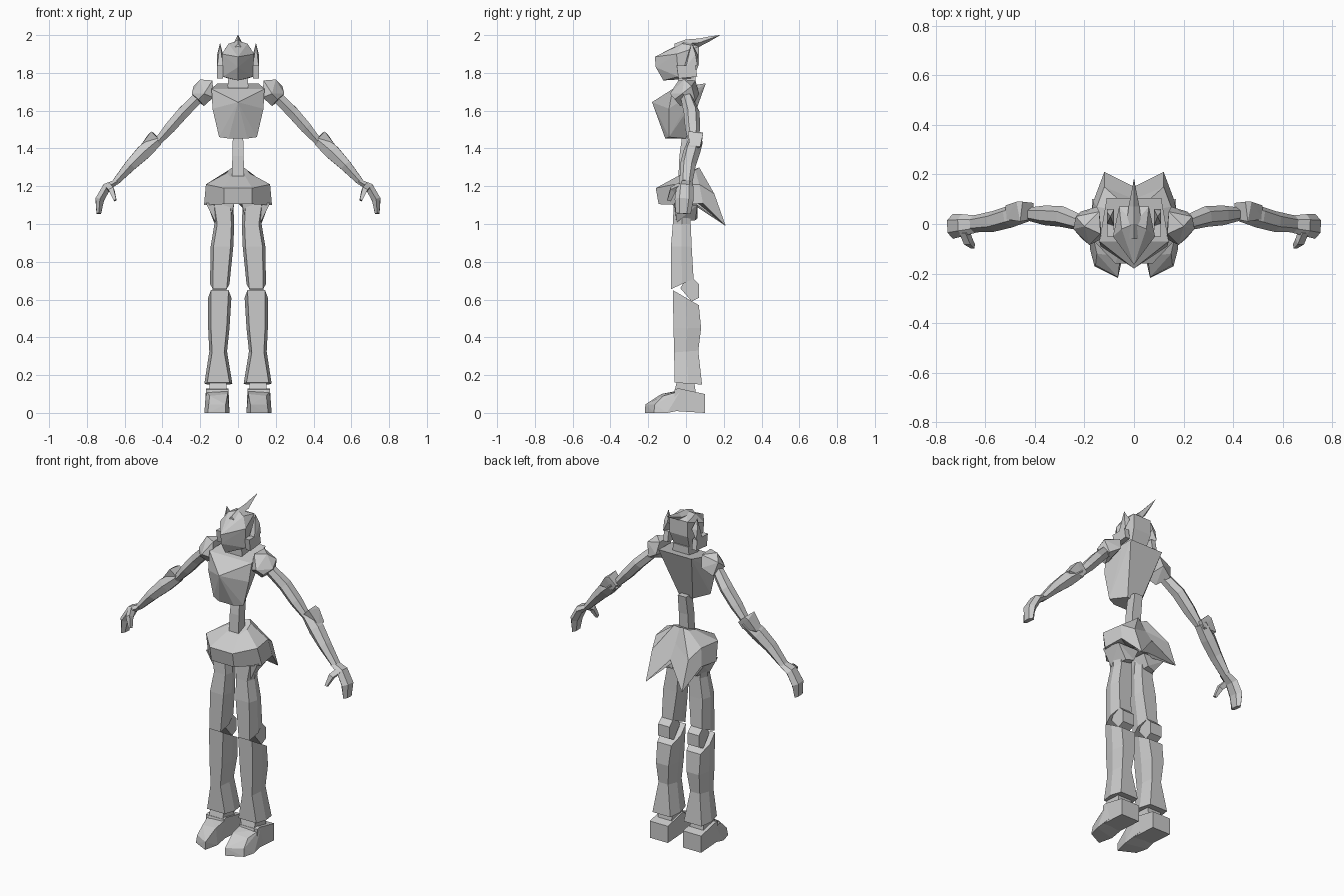
import bpy, bmesh
from math import cos, sin, pi
from mathutils import Vector

cube = bpy.data.objects.get("Cube")
if cube:
    bpy.data.objects.remove(cube, do_unlink=True)

grey = bpy.data.materials.new("plain_grey")
grey.use_nodes = True
colour = (.6, .6, .6, 1)
grey.diffuse_color = colour
grey.node_tree.nodes["Principled BSDF"].inputs["Base Color"].default_value = colour


def finish(name, mesh_builder):
    """Turn a freshly built bmesh into a flat shaded object."""
    bmesh.ops.recalc_face_normals(mesh_builder, faces=mesh_builder.faces)
    mesh = bpy.data.meshes.new(name)
    mesh_builder.to_mesh(mesh)
    mesh_builder.free()
    mesh.materials.append(grey)
    part = bpy.data.objects.new(name, mesh)
    bpy.context.collection.objects.link(part)
    return part


def hull(name, points):
    """Faceted convex solid around the given points."""
    builder = bmesh.new()
    for point in points:
        builder.verts.new(point)
    result = bmesh.ops.convex_hull(builder, input=builder.verts)
    spare = [v for v in result["geom_interior"] if isinstance(v, bmesh.types.BMVert)]
    bmesh.ops.delete(builder, geom=spare, context="VERTS")
    bmesh.ops.dissolve_limit(builder, angle_limit=.03, verts=builder.verts, edges=builder.edges)
    return finish(name, builder)


def loft(name, rings):
    """Closed skin over a sequence of rings with equal point counts."""
    builder = bmesh.new()
    loops = [[builder.verts.new(p) for p in ring] for ring in rings]
    count = len(loops[0])
    for lower, upper in zip(loops, loops[1:]):
        for i in range(count):
            j = (i + 1) % count
            builder.faces.new((lower[i], lower[j], upper[j], upper[i]))
    builder.faces.new(loops[0])
    builder.faces.new(loops[-1])
    return finish(name, builder)


def tube_rings(path, sides=6):
    """Rings across a limb path; each stop is x, y, z, thickness, depth."""
    centres = [Vector(stop[:3]) for stop in path]
    rings = []
    for i, (centre, stop) in enumerate(zip(centres, path)):
        along = centres[min(i + 1, len(path) - 1)] - centres[max(i - 1, 0)]
        along.normalize()
        depth = Vector((0, 1, 0))
        depth = (depth - along * depth.dot(along)).normalized()
        across = along.cross(depth)
        turns = [2 * pi * (k + .5) / sides for k in range(sides)]
        rings.append([centre + across * stop[3] * cos(t) + depth * stop[4] * sin(t) for t in turns])
    return rings


def leg_rings(levels):
    """Six-sided leg sections; each level is front z, back z, x range, y range."""
    rings = []
    for front, back, inner, outer, near, far in levels:
        middle, centre, bevel = (near + far) / 2, (front + back) / 2, .015
        rings.append([(inner + bevel, near, front), (outer - bevel, near, front),
                      (outer, middle, centre), (outer - bevel, far, back),
                      (inner + bevel, far, back), (inner, middle, centre)])
    return rings


def flip(points):
    return [(-x, y, z) for x, y, z in points]


def both(points):
    return points + flip(points)


def pair_hull(name, points):
    hull("left_" + name, points)
    hull("right_" + name, flip(points))


def pair_loft(name, rings):
    loft("left_" + name, rings)
    loft("right_" + name, [flip(ring) for ring in rings])


# Head: wedge-faced helmet, ear guards, ear fins and swept crest
hull("helmet", both([
    (0, -.165, 1.885), (0, -.16, 1.83), (0, -.12, 1.76), (.085, -.05, 1.9),
    (.08, -.04, 1.78), (.05, -.02, 1.955), (0, 0, 1.97), (.06, .07, 1.94),
    (.06, .07, 1.85), (.05, .04, 1.77)]))
pair_hull("ear_guard", [(x, y, z) for x in (.08, .11)
                        for y, z in ((-.05, 1.84), (.05, 1.84), (-.04, 1.77), (.06, 1.78))])
pair_hull("ear_fin", [(.08, -.01, 1.83), (.11, 0, 1.83), (.11, .06, 1.84),
                      (.11, .05, 1.9), (.08, .06, 1.9), (.095, .03, 1.96)])
crest = [(-.06, 1.935, .02, .02), (0, 1.955, .03, .022), (.07, 1.96, .022, .022),
         (.12, 1.978, .012, .014), (.18, 2, .001, .001)]
loft("crest", [[(w, y, z), (0, y, z + h), (-w, y, z), (0, y, z - h)] for y, z, w, h in crest])
loft("neck", [[(w, -.04, z), (w, .05, z), (-w, .05, z), (-w, -.04, z)]
              for w, z in ((.05, 1.78), (.055, 1.73), (.04, 1.67))])

# Torso: pointed chest over a thin spine
hull("chest", both([
    (0, -.18, 1.645), (.14, -.07, 1.715), (.135, -.09, 1.61), (.11, .105, 1.745),
    (.1, -.09, 1.46), (.05, -.11, 1.453), (.045, 0, 1.453), (.12, .04, 1.7)]))
loft("spine", [[(w, y - .03, z), (w, y + .03, z), (-w, y + .03, z), (-w, y - .03, z)]
               for w, y, z in ((.027, .01, 1.47), (.03, -.005, 1.36), (.032, -.01, 1.25))])

# Skirt: columns run from the front round to the centre back
top = [(.04, -.05, 1.25), (.06, 0, 1.27), (.05, .05, 1.285), (.03, .07, 1.3)]
mid = [(.075, -.16, 1.19), (.17, -.06, 1.21), (.15, .07, 1.21), (.12, .15, 1.16)]
low = [(.075, -.145, 1.105), (.18, -.03, 1.1), (.165, .09, 1.11), (.12, .21, .99)]
backs = [(0, .06, 1.29), (0, .1, 1.21), (0, .15, 1.13)]
skirt = [half + [back] + flip(half)[::-1] for half, back in zip((top, mid, low), backs)]
skirt.append([(x * .4, y * .3, 1.11) for x, y, z in skirt[-1]])
loft("skirt", skirt)

# Legs: hips, thighs, knees and flared shins
pair_hull("hip", [(.02, -.07, 1.11), (.17, -.06, 1.11), (.02, .06, 1.1), (.16, .06, 1.1),
                  (.04, -.05, 1.02), (.12, -.05, 1.01), (.05, .06, 1.03), (.1, .05, 1.02)])
pair_loft("thigh", leg_rings([
    (1.1, 1.1, .025, .14, -.065, .025), (1, 1, .02, .125, -.07, .025),
    (.88, .88, .025, .145, -.08, .03), (.655, .71, .045, .148, -.08, .04)]))
pair_hull("knee", [(x, y, z) for x in (.06, .135) for y, z in
                   ((-.03, .66), (0, .71), (.04, .71), (.07, .68), (.07, .61), (.03, .59))])
pair_loft("shin", leg_rings([
    (.65, .57, .035, .158, -.07, .068), (.45, .45, .045, .158, -.066, .08),
    (.32, .33, .058, .152, -.063, .065), (.16, .15, .03, .178, -.06, .085)]))

# Feet: ankle, heel block and slanted toe
pair_hull("ankle", [(x, y, z) for x in (.06, .15)
                    for y, z in ((-.05, .16), (.045, .155), (-.07, .08), (.055, .08))])
pair_hull("heel", [(x, y, z) for x in (.05, .17)
                   for y, z in ((-.06, .125), (.1, .1), (.1, 0), (0, .02), (-.06, .01), (-.04, .13))])
pair_hull("toe", [(.05, -.03, .12), (.17, -.03, .115), (.055, -.13, .1), (.15, -.12, .09),
                  (.065, -.215, .045), (.155, -.165, .045), (.065, -.218, 0),
                  (.16, -.17, 0), (.045, -.13, 0), (.178, -.1, 0), (.05, 0, .02), (.17, 0, .02)])

# Arms: shoulder pads, upper arms, elbow guards and forearms
pair_hull("shoulder", [(.135, -.04, 1.76), (.14, .05, 1.76), (.2, -.01, 1.765), (.235, .03, 1.73),
                       (.245, -.02, 1.69), (.215, .05, 1.65), (.18, -.085, 1.69),
                       (.13, -.06, 1.67), (.18, -.03, 1.625), (.15, .07, 1.69), (.21, -.06, 1.66)])
pair_loft("upper_arm", tube_rings([
    (.2, 0, 1.68, .034, .03), (.29, .03, 1.59, .036, .042),
    (.36, .035, 1.51, .034, .04), (.43, .04, 1.43, .022, .026)]))
pair_hull("elbow_guard", [(.41, .02, 1.44), (.405, .085, 1.44), (.46, .01, 1.49), (.45, .09, 1.485),
                          (.475, .09, 1.475), (.52, .02, 1.41), (.52, .075, 1.41),
                          (.43, .03, 1.405), (.43, .08, 1.405), (.48, .03, 1.375)])
pair_loft("forearm", tube_rings([
    (.43, .05, 1.44, .035, .04), (.5, .03, 1.38, .045, .045),
    (.57, .01, 1.31, .035, .042), (.65, 0, 1.22, .02, .034)]))

# Hands: curled mitten and thumb
pair_loft("hand", tube_rings([
    (.64, 0, 1.225, .014, .035), (.695, -.005, 1.195, .026, .045),
    (.732, -.01, 1.13, .027, .05), (.737, -.015, 1.055, .014, .04)]))
pair_loft("thumb", tube_rings([
    (.685, -.03, 1.2, .022, .022), (.67, -.07, 1.18, .02, .022), (.65, -.09, 1.125, .01, .014)], sides=4))
